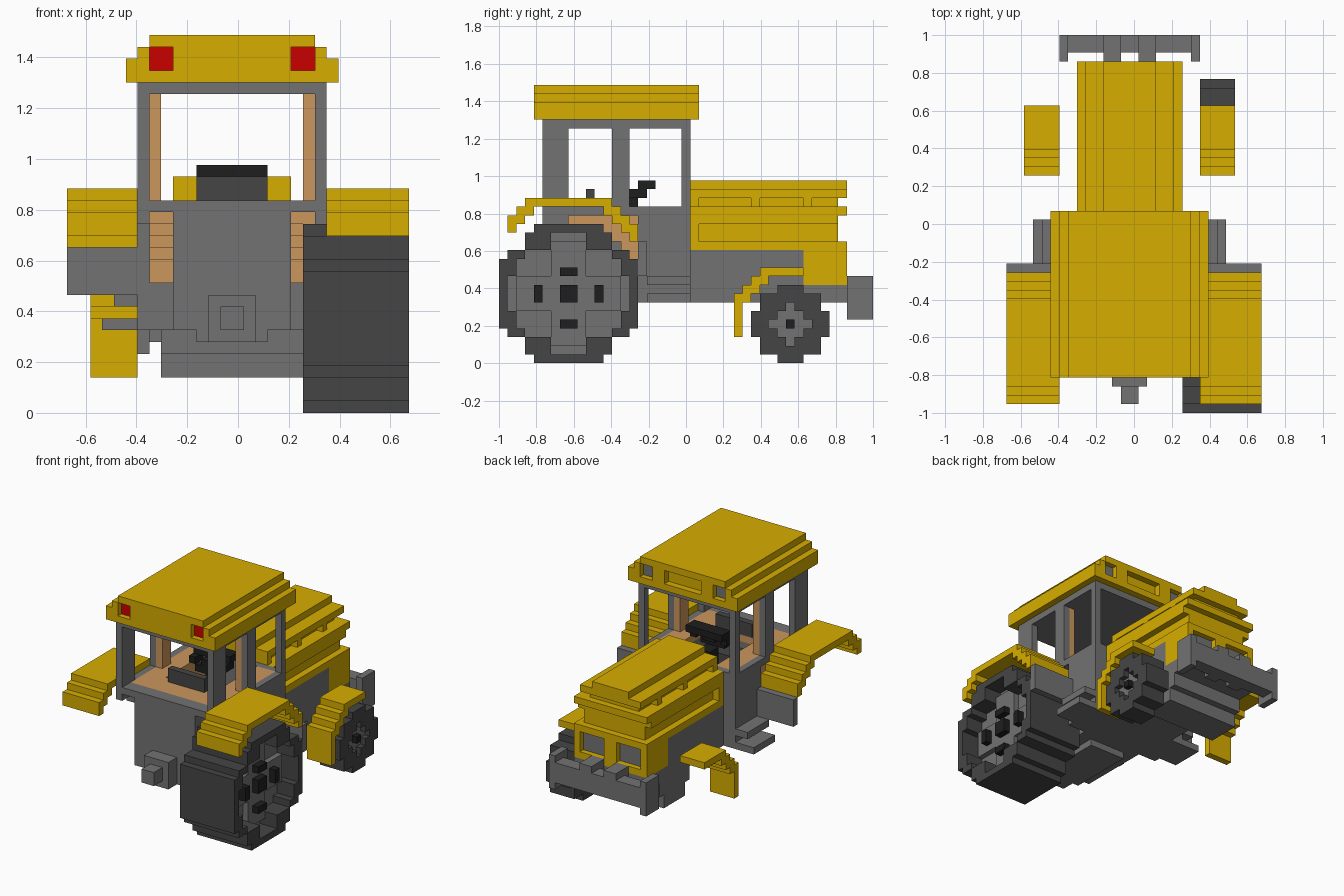
import bpy
import bmesh
from mathutils import Matrix, Vector

cube = bpy.data.objects.get("Cube")
if cube:
    bpy.data.objects.remove(cube)

U = 2 / 43                                   # size of one block
ORIGIN = Vector((-14.5 * U, -1.0, 0.0))      # corner of the block grid
MID = 14                                     # symmetry plane in blocks


def material(name, rgb):
    m = bpy.data.materials.new(name)
    m.use_nodes = True
    m.diffuse_color = (*rgb, 1)
    bsdf = next(n for n in m.node_tree.nodes if n.type == 'BSDF_PRINCIPLED')
    bsdf.inputs["Base Color"].default_value = (*rgb, 1)
    return m


GOLD = material("golden yellow", (0.68, 0.42, 0.0))
GRAY = material("mid gray", (0.17, 0.17, 0.17))
DARK = material("tyre gray", (0.06, 0.06, 0.06))
BLACK = material("black", (0.013, 0.013, 0.013))
TAN = material("tan lining", (0.6, 0.31, 0.11))
RED = material("lamp red", (0.6, 0.0, 0.0))


def blocks(name, mat, boxes, mirror=False):
    """One object from boxes (x0, x1, y0, y1, z0, z1) in block units."""
    boxes = list(boxes)
    if mirror:
        boxes += [(2 * MID - b[1], 2 * MID - b[0], *b[2:]) for b in boxes]
    bm = bmesh.new()
    for x0, x1, y0, y1, z0, z1 in boxes:
        centre = Vector((x0 + x1, y0 + y1, z0 + z1)) * U / 2 + ORIGIN
        size = Matrix.Diagonal(((x1 - x0) * U, (y1 - y0) * U, (z1 - z0) * U, 1))
        bmesh.ops.create_cube(bm, size=1, matrix=Matrix.Translation(centre) @ size)
    mesh = bpy.data.meshes.new(name)
    bm.to_mesh(mesh)
    bm.free()
    mesh.materials.append(mat)
    ob = bpy.data.objects.new(name, mesh)
    bpy.context.collection.objects.link(ob)


def steps(x0, x1, profile):
    """Stair-stepped strip from (y0, y1, z0, z1) pieces."""
    return [(x0, x1, *p) for p in profile]


def wheel(name, x_in, x_rim, x_out, tyre, rim):
    """Blocky disc; tyre and rim are rows of (z0, z1, y0, y1)."""
    boxes = [(x_in, x_rim, y0, y1, z0, z1) for z0, z1, y0, y1 in tyre]
    for z0, z1, y0, y1 in tyre:
        for z in range(z0, z1):
            hole = [r for r in rim if r[0] <= z < r[1]]
            if hole:
                boxes += [(x_rim, x_out, y0, hole[0][2], z, z + 1),
                          (x_rim, x_out, hole[0][3], y1, z, z + 1)]
            else:
                boxes.append((x_rim, x_out, y0, y1, z, z + 1))
    blocks(name + "_tyre", DARK, boxes)
    blocks(name + "_rim", GRAY, [(x_rim, x_rim + 0.2, r[2], r[3], r[0], r[1]) for r in rim])


# Lower body, rear housing and belly
blocks("chassis", GRAY, [
    (6, 22, 16, 22, 7, 12), (8, 20, 22, 35, 7, 13), (8, 20, 35, 40, 7, 9),
    (9, 19, 5, 11, 7, 17), (9, 19, 11, 16, 7, 12),
    (9, 10, 11, 16, 12, 17), (18, 19, 11, 16, 12, 17), (11, 17, 5, 15, 6, 7)])
blocks("front_axle", GRAY, [(8, 20, 31, 36, 3, 5), (8, 20, 30, 37, 5, 7)])
blocks("rear_hitch", GRAY, [(12, 16, 3, 5, 6, 10), (13, 15, 1, 3, 7, 9)])

# Cab walls, sills, pillars and header
blocks("cab_side_walls", GRAY, [
    (6, 7, 16, 22, 12, 18), (6, 7, 5, 16, 17, 18),
    (6, 7, 5, 8, 16, 17)], mirror=True)
blocks("cab_end_walls", GRAY, [(7, 21, 21, 22, 12, 18), (7, 21, 5, 7, 17, 18)])
blocks("cab_pillars", GRAY, [(6, 7, y0, y1, 18, 27)
                             for y0, y1 in ((5, 8), (13, 15), (21, 22))], mirror=True)
blocks("cab_header", GRAY, [(6, 22, 5, 22, 27, 28)])

# Tan cab lining: pillars, floor and wheel arches
blocks("pillar_lining", TAN, [(7, 8, 13, 15, 18, 27)], mirror=True)
blocks("cab_floor", TAN, [(10, 18, 7, 11, 17, 18), (10, 18, 11, 21, 12, 12.2)])
blocks("floor_sides", TAN, [(7, 10, 7, 21, 17, 18), (7, 10, 16, 21, 12, 17)], mirror=True)
blocks("arch_lining", TAN, steps(7, 9, [
    (8, 12, 16, 17), (12, 13, 15, 17), (13, 14, 14, 17),
    (14, 15, 13, 17), (15, 16, 11, 17)]), mirror=True)

# Seat and steering wheel
blocks("seat", DARK, [(11, 17, 10, 11, 18, 20), (11, 17, 11, 14, 12.2, 16)])
blocks("steering_wheel", BLACK, [
    (11, 17, 16, 18, 20, 21), (11, 12, 15, 17, 19, 20), (16, 17, 15, 17, 19, 20),
    (12, 16, 15, 16, 18, 19), (13, 15, 15, 17, 19, 20), (13, 15, 16, 18, 12.2, 18)])

# Roof with recessed lamps at both ends and a recess over the bonnet
roof = [(5, 23, 4, 23, 28, 29), (5, 23, 5, 22, 29, 30),
        (6, 22, 5, 22, 30, 31), (7, 21, 4, 23, 31, 32),
        (9, 19, 4, 5, 29, 31), (9, 11, 22, 23, 29, 31), (17, 19, 22, 23, 29, 31)]
for y0 in (4, 22):
    for z, edge in ((29, 5), (30, 6)):
        roof += [(edge, 7, y0, y0 + 1, z, z + 1), (21, 28 - edge, y0, y0 + 1, z, z + 1)]
blocks("roof", GOLD, roof)
blocks("roof_rear_lamps", RED, [(7, 9, 4.8, 5, 29, 31)], mirror=True)
blocks("roof_front_lamps", GRAY, [(7, 9, 22, 22.2, 29, 31)], mirror=True)

# Bonnet with side slots, ledges and nose
blocks("bonnet", GOLD, [
    (8, 20, 22, 39, 13, 14), (9, 19, 22, 39, 14, 16), (8, 20, 22, 39, 16, 17),
    (8, 20, 22, 40, 17, 18), (10, 18, 22, 39, 18, 19),
    (9, 19, 22, 40, 19, 20), (11, 17, 22, 40, 20, 21)])
blocks("bonnet_slot_bars", GOLD, [
    (8, 9, 22, 23, 14, 16),
    *[(9, 10, y0, y1, 18, 19) for y0, y1 in ((22, 23), (29, 30), (35, 36))]], mirror=True)
blocks("nose", GOLD, [
    (8, 20, 35, 39, 9, 13), (8, 20, 39, 40, 9, 10), (8, 20, 39, 40, 13, 14),
    (8, 9, 39, 40, 10, 13), (13, 15, 39, 40, 10, 13), (19, 20, 39, 40, 10, 13)])
blocks("headlights", GRAY, [(9, 13, 39, 39.2, 10, 13)], mirror=True)

# Front weight bumper with raised ends and brackets
blocks("bumper", GRAY, [(7, 21, 41, 43, 6, 9)])
blocks("bumper_ends", GRAY, [
    (6, 7, 40, 43, 5, 10), (11, 13, 40, 43, 9, 10), (11, 13, 40, 41, 6, 9)], mirror=True)

# Boarding steps and mud plates
blocks("boarding_steps", GRAY, [(3, 6, 17, 22, 7, 8), (4, 6, 17, 22, 9, 10)], mirror=True)
blocks("mud_plates", GRAY, [(0, 6, 16, 17, 10, 14), (22, 29, 16, 17, 10, 14)])

# Mudguards on both sides
rear_guard = [(1, 2, 15, 17), (2, 3, 16, 18), (3, 12, 18, 19), (3, 4, 17, 18),
              (12, 13, 17, 19), (13, 14, 16, 18), (14, 15, 15, 17), (15, 16, 14, 16)]
blocks("right_rear_mudguard", GOLD, steps(0, 6, rear_guard))
blocks("left_rear_mudguard", GOLD, steps(22, 29, rear_guard))
blocks("front_mudguards", GOLD, steps(2, 6, [
    (27, 28, 3, 8), (28, 29, 7, 9), (29, 30, 8, 10), (30, 31, 9, 11), (31, 35, 10, 11)]),
    mirror=True)

# Wheels on the left side only, with dished rims and a raised hub cross
wheel("rear_wheel", 20, 26, 29,
      [(0, 1, 4, 12), (1, 3, 3, 13), (3, 4, 1, 15), (4, 12, 0, 16),
       (12, 13, 1, 15), (13, 15, 3, 13), (15, 16, 4, 12)],
      [(1, 3, 6, 10), (3, 4, 3, 13), (4, 6, 2, 14), (6, 10, 1, 15),
       (10, 12, 2, 14), (12, 13, 3, 13), (13, 15, 6, 10)])
blocks("rear_hub", GRAY, [(26, 27, 6, 10, 2, 14), (26, 27, 2, 6, 6, 10),
                          (26, 27, 10, 14, 6, 10)])
blocks("rear_lugs", BLACK, [(26.5, 28, y, y + dy, z, z + dz) for y, dy, z, dz in (
    (7, 2, 7, 2), (4, 1, 7, 2), (11, 1, 7, 2), (7, 2, 10, 1), (7, 2, 4, 1))])
wheel("front_wheel", 22, 25, 26,
      [(0, 1, 32, 35), (1, 3, 30, 37), (3, 6, 29, 38), (6, 8, 30, 37), (8, 9, 32, 35)],
      [(2, 3, 33, 34), (3, 4, 32, 35), (4, 5, 31, 36), (5, 6, 32, 35), (6, 7, 33, 34)])
blocks("front_hub", BLACK, [(25, 26, 33, 34, 4, 5)])
